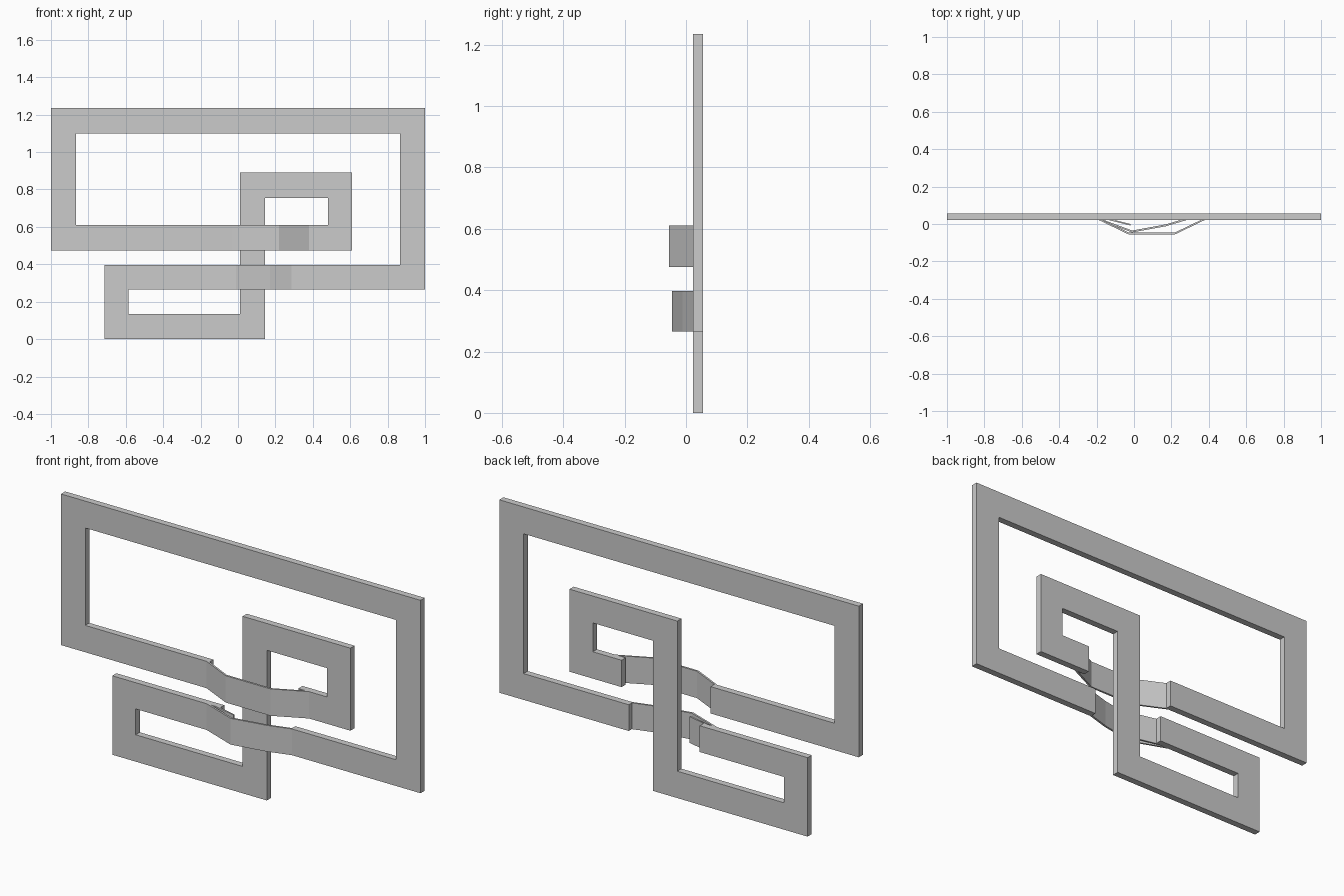
import bpy, bmesh

if "Cube" in bpy.data.objects:
    bpy.data.objects.remove(bpy.data.objects["Cube"])


def prism(name, pts, axis, lo, hi):
    """Extrude a closed 2D outline along y (x,z outline) or z (x,y outline)."""
    bm = bmesh.new()
    if axis == 'y':
        verts = [bm.verts.new((a, lo, b)) for a, b in pts]
        move = (0, hi - lo, 0)
    else:
        verts = [bm.verts.new((a, b, lo)) for a, b in pts]
        move = (0, 0, hi - lo)
    face = bm.faces.new(verts)
    ext = bmesh.ops.extrude_face_region(bm, geom=[face])
    new = [v for v in ext['geom'] if isinstance(v, bmesh.types.BMVert)]
    bmesh.ops.translate(bm, verts=new, vec=move)
    bmesh.ops.recalc_face_normals(bm, faces=bm.faces)
    mesh = bpy.data.meshes.new(name)
    bm.to_mesh(mesh)
    bm.free()
    obj = bpy.data.objects.new(name, mesh)
    bpy.context.collection.objects.link(obj)
    return obj


def strip(name, path, lo, hi, t=0.01):
    """Thin bent sheet following an x,y path."""
    back = [(x, y + t) for x, y in reversed(path)]
    return prism(name, path + back, 'z', lo, hi)


Y0, Y1 = 0.022, 0.055          # plate front and back
UP = (0.475, 0.61)             # height of the upper crossing
LOW = (0.265, 0.397)           # height of the lower crossing

# Large open ribbon frame
prism("outer_frame", [
    (-0.175, UP[0]), (-1, UP[0]), (-1, 1.235), (1, 1.235), (1, LOW[0]),
    (0.28, LOW[0]), (0.28, LOW[1]), (0.865, LOW[1]), (0.865, 1.10),
    (-0.865, 1.10), (-0.865, UP[1]), (-0.175, UP[1])], 'y', Y0, Y1)

# S-shaped inner ribbon with two small loops
prism("inner_loops", [
    (0.32, UP[0]), (0.61, UP[0]), (0.61, 0.89), (0.01, 0.89), (0.01, 0.135),
    (-0.585, 0.135), (-0.585, LOW[0]), (-0.115, LOW[0]), (-0.115, LOW[1]),
    (-0.715, LOW[1]), (-0.715, 0), (0.145, 0), (0.145, 0.755),
    (0.48, 0.755), (0.48, UP[1]), (0.32, UP[1])], 'y', Y0, Y1)

# Bent sheets passing in front of the upright
strip("upper_bridge", [(-0.19, 0.022), (-0.03, -0.055), (0.22, -0.055),
                       (0.38, 0.022)], *UP)
strip("lower_bridge", [(-0.19, 0.022), (-0.01, -0.045), (0.17, -0.012),
                       (0.285, 0.022)], *LOW)
# Small tab behind the lower bridge
strip("lower_tab", [(-0.14, 0.022), (-0.02, -0.008)], *LOW, t=0.008)
